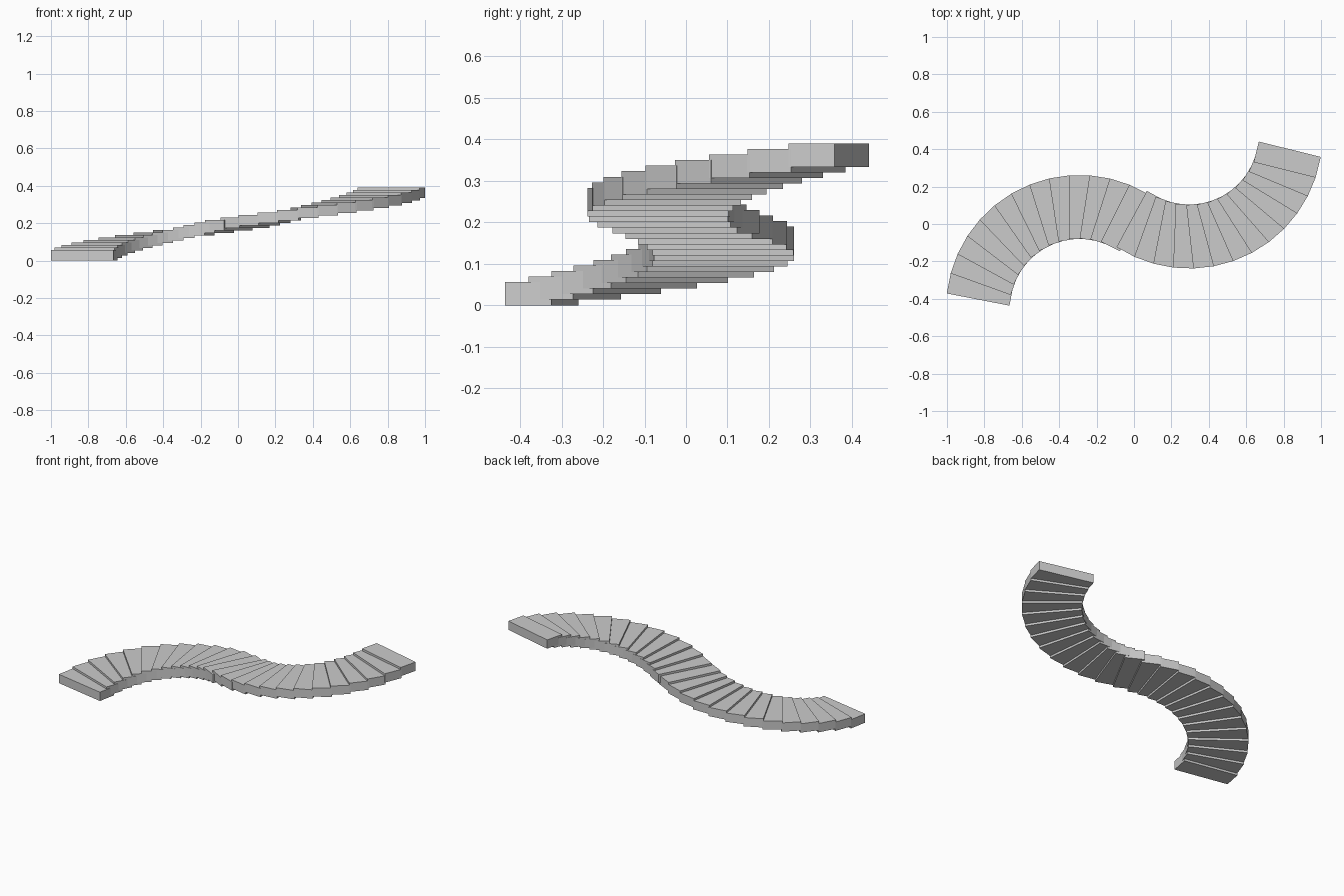
import bpy
from math import radians, cos, sin

if "Cube" in bpy.data.objects:
    bpy.data.objects.remove(bpy.data.objects["Cube"])

STEPS = 13                       # treads in each of the two arcs
R_IN, R_OUT = 0.37, 0.711        # inner and outer radius of the flight
DEPTH, HEIGHT = 0.114, 0.056     # tread depth and thickness
RISE = (0.39 - HEIGHT) / (2 * STEPS - 1)


def tread(index, centre, angle):
    """One box tread, its long side pointing away from the arc centre."""
    a = radians(angle)
    r = (R_IN + R_OUT) / 2
    bpy.ops.mesh.primitive_cube_add(
        size=1,
        location=(centre[0] + r * cos(a), centre[1] + r * sin(a),
                  index * RISE + HEIGHT / 2),
        rotation=(0, 0, a))
    ob = bpy.context.object
    ob.name = f"stair_tread_{index + 1:02d}"
    ob.scale = (R_OUT - R_IN, DEPTH, HEIGHT)


# lower arc turns right, upper arc turns left, together an S
for i in range(STEPS):
    tread(i, (-0.292, -0.451), 169 - 8.8 * i)
    tread(2 * STEPS - 1 - i, (0.295, 0.475), -14 - 8.7 * i)
